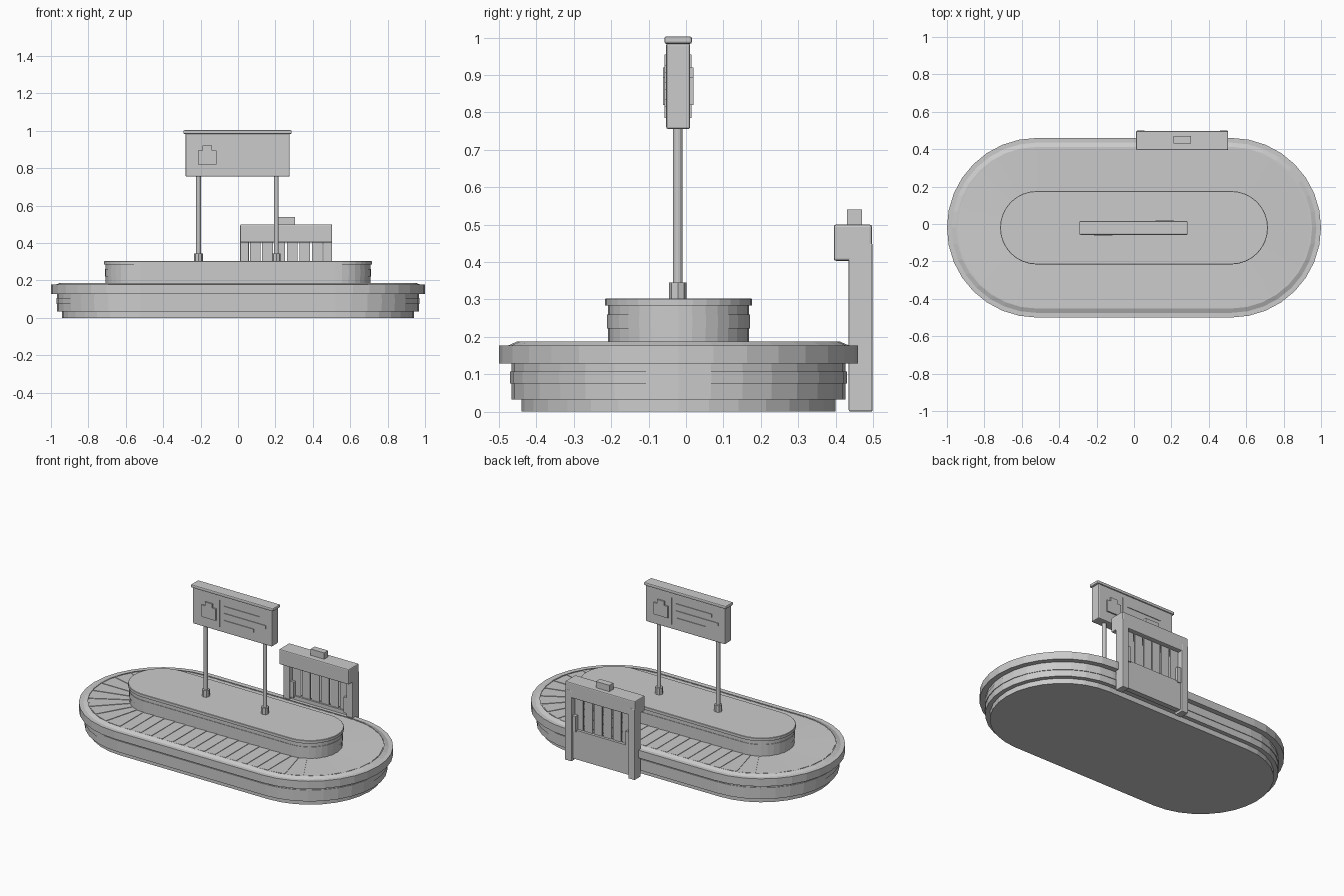
import bpy, bmesh, math
from mathutils import Vector

cube = bpy.data.objects.get("Cube")
if cube:
    bpy.data.objects.remove(cube, do_unlink=True)

grey = bpy.data.materials.new("light_grey")
grey.use_nodes = True
GREY = (0.6, 0.6, 0.6, 1)
grey.diffuse_color = GREY
grey.node_tree.nodes["Principled BSDF"].inputs["Base Color"].default_value = GREY

CY = -0.02        # centre line of the carousel
HALF = 0.52       # half length of the straight run
SEG = 16          # facets on each rounded end


def finish(bm, name, bevel=0):
    bmesh.ops.recalc_face_normals(bm, faces=bm.faces)
    mesh = bpy.data.meshes.new(name)
    bm.to_mesh(mesh)
    bm.free()
    mesh.materials.append(grey)
    ob = bpy.data.objects.new(name, mesh)
    bpy.context.collection.objects.link(ob)
    if bevel:
        mod = ob.modifiers.new("bevel", "BEVEL")
        mod.width, mod.segments = bevel, 2
    return ob


def box(name, x, y, z, bevel=0):
    """Box from (low, high) ranges on each axis."""
    bm = bmesh.new()
    bmesh.ops.create_cube(bm, size=1)
    for v in bm.verts:
        v.co = [(a + b) / 2 + c * (b - a) for c, (a, b) in zip(v.co, (x, y, z))]
    return finish(bm, name, bevel)


def cylinder(name, x, y, z0, z1, r, sides):
    bm = bmesh.new()
    bmesh.ops.create_cone(bm, cap_ends=True, segments=sides, radius1=r, radius2=r, depth=z1 - z0)
    bmesh.ops.translate(bm, verts=bm.verts, vec=(x, y, (z0 + z1) / 2))
    return finish(bm, name)


def stadium(r):
    pts = []
    for side in (1, -1):
        for i in range(SEG + 1):
            a = math.pi * (i / SEG - 0.5)
            pts.append((side * (HALF + r * math.cos(a)), CY + side * r * math.sin(a)))
    return pts


def loft(name, profile):
    """Stack stadium outlines given as (radius, height) and cap both ends."""
    bm = bmesh.new()
    rings = [[bm.verts.new((x, y, z)) for x, y in stadium(r)] for r, z in profile]
    for low, high in zip(rings, rings[1:]):
        for i in range(len(low)):
            j = (i + 1) % len(low)
            bm.faces.new((low[i], low[j], high[j], high[i]))
    bm.faces.new(rings[0])
    bm.faces.new(rings[-1])
    return finish(bm, name)


# Carousel base and centre island
loft("plinth", [(0.42, 0), (0.42, 0.035)])
loft("base_body", [(0.447, 0.033), (0.447, 0.13)])
loft("base_trim_band", [(0.451, 0.075), (0.451, 0.107)])
loft("base_rim", [(0.48, 0.128), (0.48, 0.177), (0.455, 0.177), (0.432, 0.187),
                  (0.428, 0.187), (0.428, 0.183)])
loft("island_body", [(0.188, 0.18), (0.188, 0.286)])
loft("island_trim_band", [(0.191, 0.222), (0.191, 0.26)])
loft("island_top", [(0.196, 0.284), (0.196, 0.301), (0.194, 0.303)])

# Belt of slightly tilted overlapping slats
stations = []
for side in (1, -1):
    for i in range(14):
        stations.append((Vector((side * (HALF - 2 * HALF * i / 14), CY, 0)), Vector((0, side, 0))))
    for i in range(12):
        a = math.pi * (0.5 + i / 12)
        stations.append((Vector((-side * HALF, CY, 0)),
                         Vector((side * math.cos(a), side * math.sin(a), 0))))
bm = bmesh.new()
for (c0, d0), (c1, d1) in zip(stations, stations[1:] + stations[:1]):
    loops = []
    for lift in (0, 1):
        loops.append([bm.verts.new(c + d * r + Vector((0, 0, z if lift else 0.18)))
                      for c, d, r, z in ((c0, d0, 0.185, 0.184), (c0, d0, 0.424, 0.184),
                                         (c1, d1, 0.424, 0.187), (c1, d1, 0.185, 0.187))])
    low, high = loops
    bm.faces.new(low)
    bm.faces.new(high)
    for i in range(4):
        j = (i + 1) % 4
        bm.faces.new((low[i], low[j], high[j], high[i]))
finish(bm, "belt_slats")

# Sign on two poles
for side, label in ((1, "left"), (-1, "right")):
    x = side * 0.208 - 0.003
    cylinder(label + "_pole", x, CY - 0.002, 0.30, 0.76, 0.0125, 12)
    cylinder(label + "_pole_collar", x, CY - 0.002, 0.30, 0.345, 0.023, 8)
box("sign_board", (-0.281, 0.276), (CY - 0.033, CY + 0.031), (0.755, 0.985), 0.006)
box("sign_cap", (-0.292, 0.287), (CY - 0.038, CY + 0.036), (0.983, 1.003), 0.006)


def sign_plate(name, x, z, depth):
    """Thin raised plate on the front, repeated turned round on the back."""
    box("front_" + name, x, (CY - 0.033 - depth, CY - 0.03), z)
    box("back_" + name, (-x[1], -x[0]), (CY + 0.028, CY + 0.031 + depth), z)


sign_plate("divider", (-0.095, -0.09), (0.785, 0.955), 0.004)
sign_plate("icon_body", (-0.215, -0.115), (0.82, 0.895), 0.009)
sign_plate("icon_handle", (-0.19, -0.14), (0.895, 0.92), 0.009)
for i, (end, z) in enumerate(((0.19, 0.915), (0.235, 0.87), (0.15, 0.825))):
    sign_plate("row_%d" % (i + 1), (-0.06, end), (z - 0.01, z + 0.01), 0.004)

# Hatch at the back
X0, X1 = 0.012, 0.503
POST = 0.046
box("hatch_header", (X0, X1), (0.395, 0.497), (0.403, 0.50), 0.006)
box("hatch_beacon", (0.21, 0.305), (0.43, 0.47), (0.495, 0.54))
for x, inward, label in ((X0, 1, "right"), (X1 - POST, -1, "left")):
    box(label + "_hatch_post", (x, x + POST), (0.435, 0.499), (0, 0.45), 0.004)
    inner = x + POST if inward > 0 else x
    a, b = sorted((inner - inward * 0.005, inner + inward * 0.024))
    box(label + "_hatch_guide", (a, b), (0.442, 0.49), (0.19, 0.29))
box("hatch_lower_panel", (X0 + 0.03, X1 - 0.03), (0.45, 0.484), (0.015, 0.20))

# Hanging curtain strips
inner0, inner1, count = X0 + POST, X1 - POST, 6
pitch = (inner1 - inner0) / count
for i in range(count):
    x = inner0 + i * pitch
    box("curtain_strip_%d" % (i + 1), (x + 0.005, x + pitch - 0.005), (0.46, 0.468), (0.20, 0.41))
